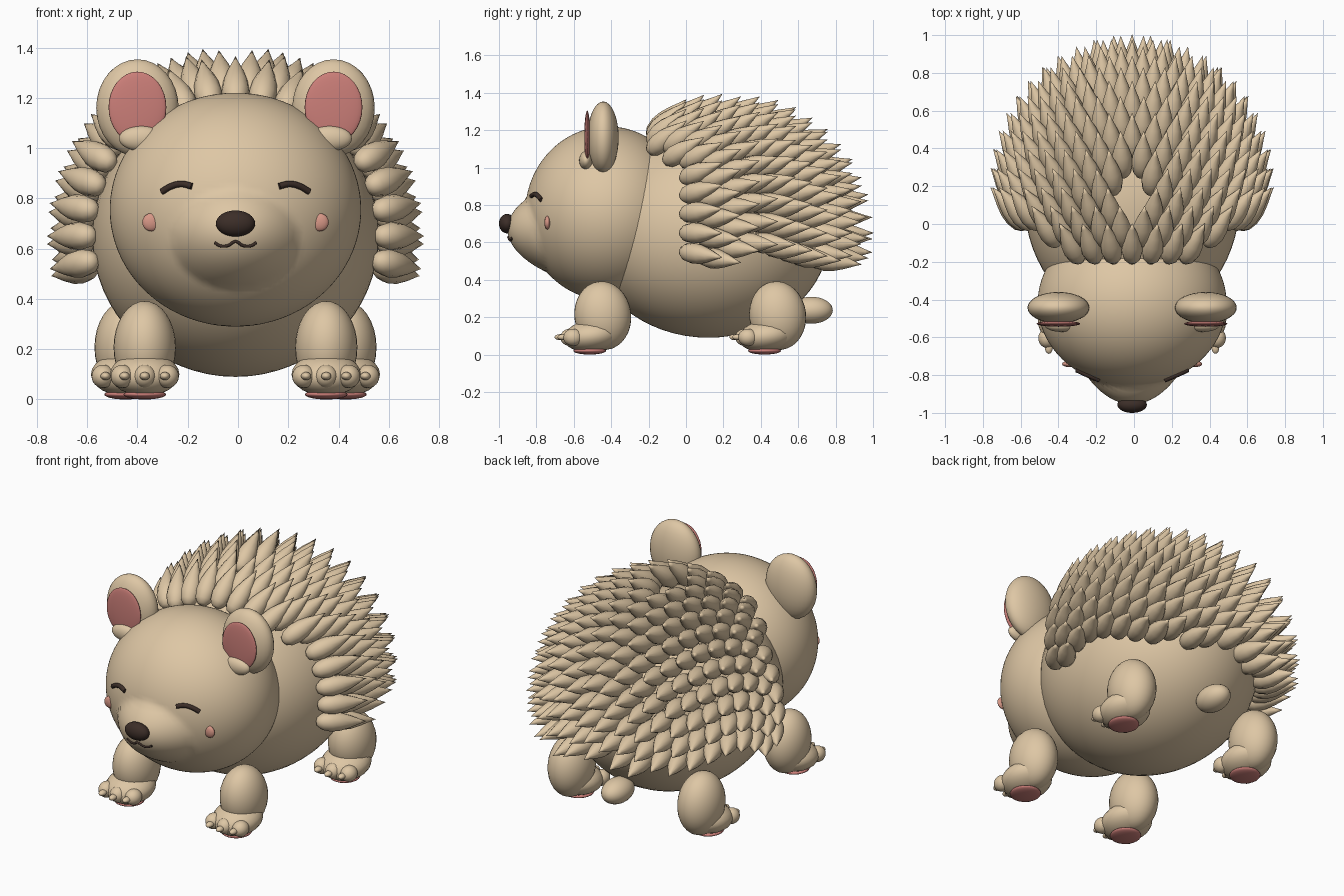
import bpy, bmesh, math
from mathutils import Vector, Matrix

if "Cube" in bpy.data.objects:
    bpy.data.objects.remove(bpy.data.objects["Cube"])

CX = -0.01  # the model's symmetry plane


def material(name, rgb):
    m = bpy.data.materials.new(name)
    m.diffuse_color = (*rgb, 1)
    m.use_nodes = True
    m.node_tree.nodes["Principled BSDF"].inputs["Base Color"].default_value = m.diffuse_color
    return m


TAN = material("tan", (0.73, 0.57, 0.375))
PINK = material("ear pink", (0.60, 0.21, 0.19))
BLUSH = material("blush", (0.68, 0.31, 0.24))
DARK = material("dark brown", (0.045, 0.027, 0.021))


def finish(name, bm, mat):
    me = bpy.data.meshes.new(name)
    for f in bm.faces:
        f.smooth = True
    bm.to_mesh(me)
    bm.free()
    me.materials.append(mat)
    ob = bpy.data.objects.new(name, me)
    bpy.context.collection.objects.link(ob)
    return ob


def blobs(name, mat, parts, seg=32, warp=None):
    """One object made of ellipsoids: parts is a list of (centre, radii, x tilt)."""
    bm = bmesh.new()
    for c, r, tilt in parts:
        m = (Matrix.Translation((c[0] + CX, c[1], c[2]))
             @ Matrix.Rotation(tilt, 4, 'X') @ Matrix.Diagonal((*r, 1)))
        bmesh.ops.create_uvsphere(bm, u_segments=seg, v_segments=seg // 2, radius=1, matrix=m)
    if warp:
        for v in bm.verts:
            warp(v.co)
    return finish(name, bm, mat)


# Head shape: ellipsoid with a muzzle bump pushed forward
HC, HR = Vector((0, -0.42, 0.755)), Vector((0.50, 0.44, 0.465))


def muzzle(x, z):
    d2 = (x / 0.25) ** 2 + ((z - 0.635) / 0.195) ** 2
    return 0.105 * (1 - d2) ** 0.9 if d2 < 1 else 0


def face_y(x, z):
    k = 1 - (x / HR.x) ** 2 - ((z - HC.z) / HR.z) ** 2
    return HC.y - HR.y * math.sqrt(max(k, 0)) - muzzle(x, z)


def push_muzzle(co):
    if co.y < HC.y:
        co.y -= muzzle(co.x - CX, co.z)


def tube(name, pts, radius, lift=0.0):
    """Dark line drawn on the face through (x, z) points."""
    cu = bpy.data.curves.new(name, 'CURVE')
    cu.dimensions = '3D'
    cu.bevel_depth, cu.bevel_resolution, cu.use_fill_caps = radius, 3, True
    cu.resolution_u = 6
    sp = cu.splines.new('BEZIER')
    sp.bezier_points.add(len(pts) - 1)
    for b, (x, z) in zip(sp.bezier_points, pts):
        b.co = (x + CX, face_y(x, z) - lift, z)
        b.handle_left_type = b.handle_right_type = 'AUTO'
    cu.materials.append(DARK)
    ob = bpy.data.objects.new(name, cu)
    bpy.context.collection.objects.link(ob)
    bpy.ops.object.select_all(action='DESELECT')
    ob.select_set(True)
    bpy.context.view_layer.objects.active = ob
    bpy.ops.object.convert(target='MESH')


# Body, head, tail, nose
BC = Vector((0, 0.12, 0.65))
blobs("body", TAN, [(BC, (0.57, 0.65, 0.56), 0)], 64)
blobs("head", TAN, [(HC, HR, 0)], 128, push_muzzle)
blobs("tail", TAN, [((0, 0.67, 0.237), (0.08, 0.115, 0.072), 0)])
blobs("nose", DARK, [((0, -0.957, 0.70), (0.078, 0.043, 0.052), 0)])

# Mouth
tube("mouth", [(-0.083, 0.624), (-0.06, 0.611), (-0.03, 0.612), (0, 0.628),
               (0.03, 0.612), (0.06, 0.611), (0.083, 0.624)], 0.006, 0.002)

for s, side in ((-1, "left"), (1, "right")):
    # Closed eyes and cheeks
    tube(side + "_eye", [(s * x, z) for x, z in
                         ((0.293, 0.826), (0.255, 0.848), (0.215, 0.857), (0.173, 0.848))], 0.013, 0.003)
    blobs(side + "_cheek", BLUSH,
          [((s * 0.335, face_y(0.335, 0.705) + 0.002, 0.705), (0.036, 0.016, 0.036), 0)], 20)
    # Ears
    blobs(side + "_ear", TAN, [((s * 0.39, -0.443, 1.16), (0.164, 0.083, 0.193), 0)])
    blobs(side + "_inner_ear", PINK, [((s * 0.39, -0.528, 1.162), (0.115, 0.016, 0.142), 0)])
    blobs(side + "_ear_fold", TAN, [((s * 0.375, -0.535, 1.038), (0.088, 0.036, 0.05), 0)])
    # Legs, feet with toes and claws, and paw pads
    for end, x, y in (("front", 0.361, 0), ("back", 0.437, 0.935)):
        n = side + "_" + end
        blobs(n + "_leg", TAN, [((s * x, -0.445 + y, 0.208), (0.124, 0.152, 0.184), 0.12)])
        foot = [((s * x, -0.505 + y, 0.1), (0.138, 0.15, 0.085), 0.12)]
        for t in (-0.08, 0, 0.08):
            ty = -0.62 + y + 2.5 * t * t
            foot.append(((s * x + t * 1.12, ty, 0.092), (0.046, 0.052, 0.046), 0))
            foot.append(((s * x + t, ty - 0.053, 0.093), (0.02, 0.03, 0.016), 0))
        blobs(n + "_foot", TAN, foot, 24)
        blobs(n + "_paw_pad", PINK, [((s * x, -0.515 + y, 0.02), (0.085, 0.088, 0.02), 0)], 24)

# Spines: a teardrop repeated in staggered rings around the back
PROFILE = ((-0.05, 0), (-0.042, 0.026), (-0.015, 0.046), (0.035, 0.056), (0.09, 0.051),
           (0.145, 0.035), (0.2, 0.014), (0.24, 0))
SEG = 12


def add_spine(bm, m):
    rings = []
    for h, r in PROFILE:
        k = SEG if r else 1
        rings.append([bm.verts.new(m @ Vector((r * math.cos(2 * math.pi * i / k),
                                               r * math.sin(2 * math.pi * i / k), h)))
                      for i in range(k)])
    for a, b in zip(rings, rings[1:]):
        for i in range(SEG):
            j = (i + 1) % SEG
            if len(a) == 1:
                bm.faces.new((a[0], b[j], b[i]))
            elif len(b) == 1:
                bm.faces.new((a[i], a[j], b[0]))
            else:
                bm.faces.new((a[i], a[j], b[j], b[i]))


bm = bmesh.new()
SR = Vector((0.605, 0.645, 0.61))
for ring in range(15):
    th = ring * 0.145
    count = max(1, round(37 * math.sin(th)))
    for i in range(count):
        ph = 2 * math.pi * (i + 0.5 * (ring % 2)) / count
        u = Vector((math.sin(th) * math.sin(ph), math.cos(th), math.sin(th) * math.cos(ph)))
        p = BC + Vector(a * b for a, b in zip(u, SR))
        front = 0.0 if p.z < 1.0 else -0.1 if p.z < 1.1 else -0.18
        bald = abs(p.x) < 0.1 and 0.0 < p.y < 0.26
        if p.z < 0.505 or p.y < front or bald:
            continue
        n = Vector(a / b for a, b in zip(u, SR)).normalized()
        d = (n * 0.6 + Vector((0, 0.8, 0))).normalized()
        add_spine(bm, Matrix.Translation(p + Vector((CX, 0, 0)))
                  @ d.to_track_quat('Z', 'Y').to_matrix().to_4x4())
finish("spines", bm, TAN)
